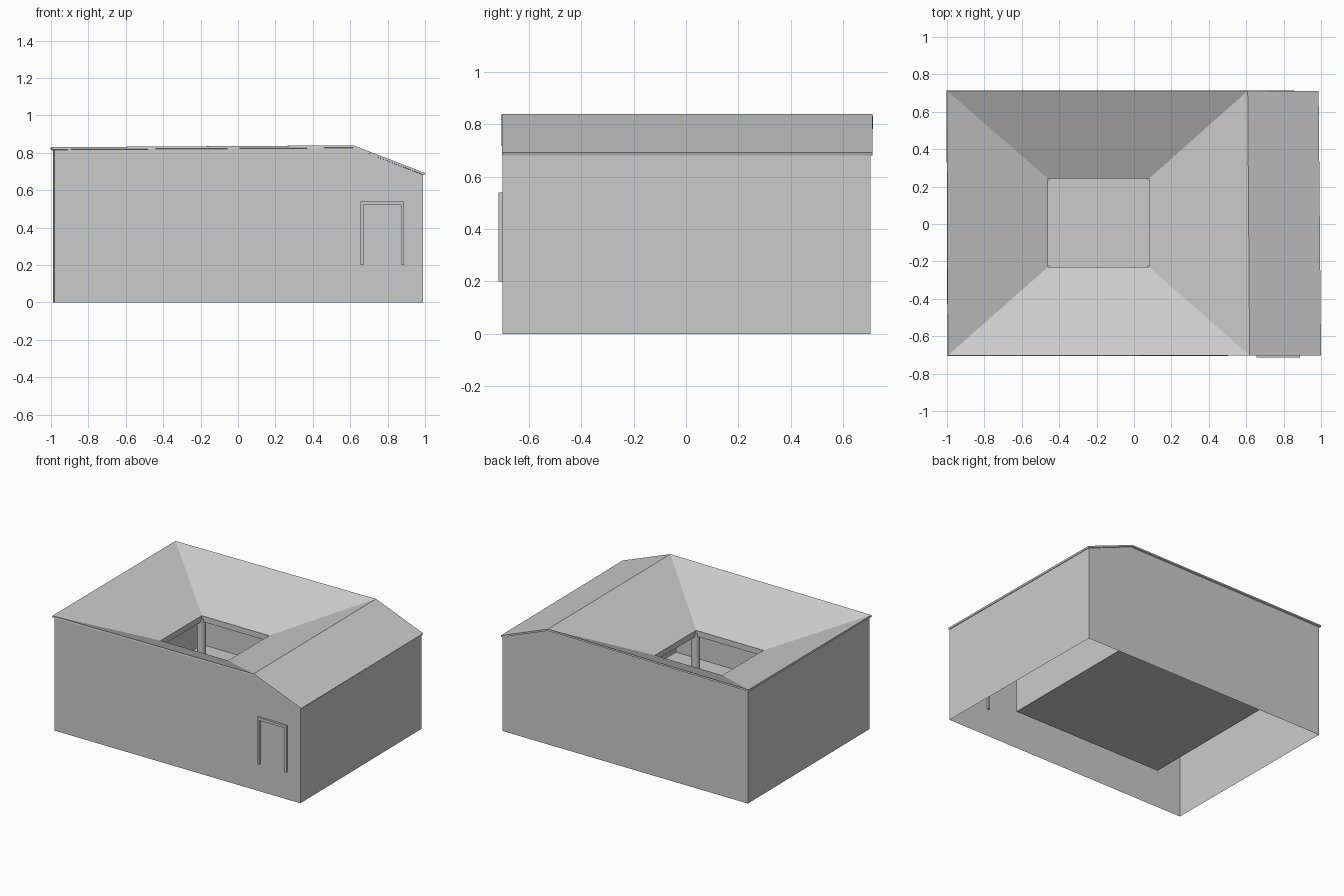
import bpy
from mathutils import Vector

cube = bpy.data.objects.get("Cube")
if cube:
    bpy.data.objects.remove(cube, do_unlink=True)

plaster = bpy.data.materials.new("light_grey")
plaster.use_nodes = True
GREY = (0.6, 0.6, 0.6, 1)
plaster.diffuse_color = GREY
plaster.node_tree.nodes["Principled BSDF"].inputs["Base Color"].default_value = GREY


def mesh_part(name, verts, faces):
    mesh = bpy.data.meshes.new(name)
    mesh.from_pydata(verts, [], faces)
    obj = bpy.data.objects.new(name, mesh)
    bpy.context.collection.objects.link(obj)
    mesh.materials.append(plaster)
    return obj


def box(name, low, high):
    bpy.ops.mesh.primitive_cube_add(size=1)
    obj = bpy.context.object
    obj.name = name
    low, high = Vector(low), Vector(high)
    obj.location = (low + high) / 2
    obj.scale = high - low
    obj.data.materials.append(plaster)
    return obj


# Roof: four slopes falling to a central opening, plus an outer slope
EAVE, RIDGE, LOW_EAVE, RIM = 0.83, 0.84, 0.692, 0.612
H0, H1, HY0, HY1 = -0.46, 0.08, -0.23, 0.243
roof = mesh_part("roof", [
    (-0.995, -0.703, EAVE), (0.618, -0.703, RIDGE), (1, -0.703, LOW_EAVE),
    (-1, 0.712, EAVE), (0.608, 0.712, RIDGE), (0.987, 0.712, LOW_EAVE),
    (H0, HY0, RIM), (H1, HY0, RIM), (H1, HY1, RIM), (H0, HY1, RIM)],
    [(0, 1, 7, 6), (1, 4, 8, 7), (4, 3, 9, 8), (3, 0, 6, 9), (1, 2, 5, 4)])
solid = roof.modifiers.new("thickness", "SOLIDIFY")
solid.thickness = 0.012
solid.offset = -1

# Outer walls, open underneath, with tops following the eaves
TOP, PEAK, SIDE = EAVE - 0.011, RIDGE - 0.011, LOW_EAVE - 0.01
mesh_part("outer_walls", [
    (-0.98, -0.7, 0), (0.99, -0.7, 0), (0.99, -0.7, SIDE), (0.615, -0.7, PEAK), (-0.98, -0.7, TOP),
    (-0.99, 0.705, 0), (0.978, 0.705, 0), (0.978, 0.705, SIDE), (0.605, 0.705, PEAK), (-0.99, 0.705, TOP)],
    [(0, 1, 2, 3, 4), (6, 5, 9, 8, 7), (1, 6, 7, 2), (5, 0, 4, 9)])

# Courtyard: raised floor and inner walls rising to the roof underside
X0, X1, Y, FLOOR = -0.705, 0.5, 0.6, 0.2
HIGH, MID, BEND = 0.765, 0.7, 0.455
mesh_part("courtyard_floor",
          [(X0, -Y, FLOOR), (X1, -Y, FLOOR), (X1, Y, FLOOR), (X0, Y, FLOOR)], [(0, 1, 2, 3)])
mesh_part("courtyard_walls", [
    (X0, -Y, FLOOR), (X1, -Y, FLOOR), (X1, Y, FLOOR), (X0, Y, FLOOR),
    (X0, -Y, HIGH), (X1, -Y, HIGH), (X1, Y, HIGH), (X0, Y, HIGH),
    (X0, -BEND, MID), (X0, BEND, MID)],
    [(0, 1, 5, 4), (1, 2, 6, 5), (2, 3, 7, 6), (3, 0, 4, 8, 9, 7)])

# Beams framing the roof opening
B0, B1, W = 0.57, 0.61, 0.03
box("beam_front", (H0 - W, HY0 - W, B0), (H1 + W, HY0, B1))
box("beam_back", (H0 - W, HY1, B0), (H1 + W, HY1 + W, B1))
box("beam_right", (H0 - W, HY0, B0), (H0, HY1, B1))
box("beam_left", (H1, HY0, B0), (H1 + W, HY1, B1))

# Round columns at the corners of the opening
for x, side in ((H0 - 0.014, "right"), (H1 + 0.014, "left")):
    for y, end in ((HY0 - 0.014, "front"), (HY1 + 0.014, "back")):
        bpy.ops.mesh.primitive_cylinder_add(vertices=24, radius=0.03, depth=0.39,
                                            location=(x, y, FLOOR + 0.195))
        column = bpy.context.object
        column.name = f"column_{end}_{side}"
        column.data.materials.append(plaster)
        bpy.ops.object.shade_smooth_by_angle()

# Door frame
box("door_post_right", (0.655, -0.715, FLOOR), (0.67, -0.685, 0.52))
box("door_post_left", (0.873, -0.715, FLOOR), (0.888, -0.685, 0.52))
box("door_lintel", (0.655, -0.715, 0.52), (0.888, -0.685, 0.54))
